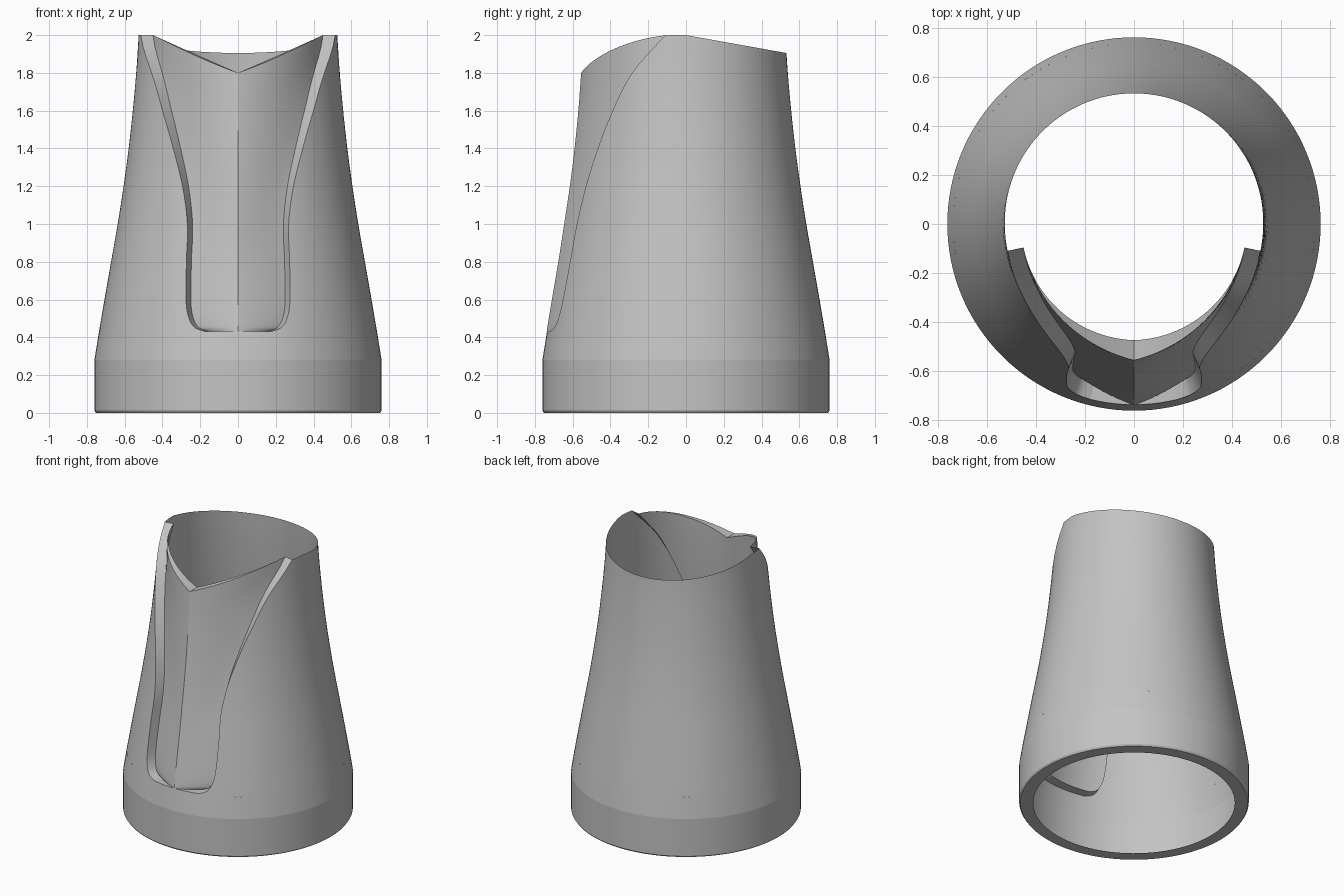
import bpy, bmesh, math

if "Cube" in bpy.data.objects:
    bpy.data.objects.remove(bpy.data.objects["Cube"])

grey = bpy.data.materials.new("plain grey")
grey.diffuse_color = (0.55, 0.55, 0.55, 1)
grey.use_nodes = True
grey.node_tree.nodes["Principled BSDF"].inputs["Base Color"].default_value = grey.diffuse_color


def curve(points):
    """Smooth function through a few (z, value) points."""
    n = len(points)

    def slope(i):
        a, b = points[max(i - 1, 0)], points[min(i + 1, n - 1)]
        return (b[1] - a[1]) / (b[0] - a[0])

    def f(z):
        i = 0
        while i < n - 2 and z > points[i + 1][0]:
            i += 1
        (z0, a), (z1, b) = points[i], points[i + 1]
        h = z1 - z0
        t = min(max((z - z0) / h, 0), 1)
        return ((2*t**3 - 3*t*t + 1) * a + (t**3 - 2*t*t + t) * h * slope(i)
                + (3*t*t - 2*t**3) * b + (t**3 - t*t) * h * slope(i + 1))
    return f


# Sleeve radius, keel reach and slot half angle against height
cone = curve([(0.28, 0.76), (0.4, 0.741), (0.6, 0.707), (0.8, 0.672), (1.0, 0.637),
              (1.2, 0.606), (1.4, 0.579), (1.6, 0.557), (1.8, 0.539), (2.0, 0.526)])
keel = curve([(0.43, 0.738), (0.6, 0.71), (0.8, 0.676), (1.0, 0.645), (1.2, 0.615),
              (1.4, 0.59), (1.6, 0.57), (1.8, 0.555), (2.0, 0.54)])
slot = curve([(0.432, 14), (0.45, 18), (0.5, 21), (0.58, 22.7), (0.8, 24), (1.0, 24.9),
              (1.2, 29), (1.4, 36.3), (1.6, 45.8), (1.8, 58), (2.0, 78)])
BASE, DEPTH, ROWS = 0.432, 0.066, 48
END = math.radians(78)


def inner(z):
    return cone(z) - DEPTH


def polar(r, a, z):
    return (r * math.sin(a), -r * math.cos(a), z)


def sheets(name, grids, angle=25):
    """One object from surfaces given as (point function, columns, rows)."""
    bm = bmesh.new()
    for f, cols, rows in grids:
        g = [[bm.verts.new(f(i / cols, j / rows)) for i in range(cols + 1)]
             for j in range(rows + 1)]
        for j in range(rows):
            for i in range(cols):
                bm.faces.new((g[j][i], g[j][i+1], g[j+1][i+1], g[j+1][i]))
    bmesh.ops.remove_doubles(bm, verts=bm.verts, dist=0.00005)
    me = bpy.data.meshes.new(name)
    bm.to_mesh(me)
    bm.free()
    me.materials.append(grey)
    ob = bpy.data.objects.new(name, me)
    bpy.context.collection.objects.link(ob)
    bpy.ops.object.select_all(action='DESELECT')
    ob.select_set(True)
    bpy.context.view_layer.objects.active = ob
    bpy.ops.object.shade_smooth_by_angle(angle=math.radians(angle))
    return ob


def level(v, top=2.0):
    return BASE + v ** 1.8 * (top - BASE)


# Base band with a small rounded foot and a flat ring underneath
def base_band(u, v):
    prof = [(0.667, 0), (0.752, 0), (0.76, 0.012), (0.76, 0.28),
            (cone(0.35), 0.35), (cone(BASE), BASE)]
    r, z = prof[round(v * 5)]
    return polar(r, u * math.tau, z)


sheets("base_band", [(base_band, 128, 5)], 8)


# Thin tapering sleeve, open at the front, rim dipping to the back
def sleeve(u, v):
    y = -0.526 * math.cos(END + u * (math.tau - 2 * END))
    z = level(v, 2.0 - 0.18 * max(y, 0))
    h = math.radians(slot(level(v)))
    return polar(cone(z), h + u * (math.tau - 2 * h), z)


sheets("sleeve", [(sleeve, 112, ROWS)])


# Radial walls along both sides of the slot, and the ledge at its foot
def slot_wall(side):
    def f(u, v):
        z = level(v)
        r = cone(z) - DEPTH * (u if side > 0 else 1 - u)
        return polar(r, side * math.radians(slot(z)), z)
    return f


def ledge(u, v):
    a = math.radians(14) * (2 * u - 1)
    return polar(cone(BASE) - DEPTH * (1 - v), -a, BASE)


sheets("slot_walls", [(slot_wall(1), 1, ROWS), (slot_wall(-1), 1, ROWS), (ledge, 16, 1)])


# Front panel: keeled outer face, round inner face, V-shaped top edge
def panel(t, v, w):
    """t runs -1..1 across the panel, w goes from the inner to the outer face."""
    top = 1.8 + 0.2 * math.sin(END * abs(t)) / math.sin(END)
    z = level(v, top)
    p = 1.0 + v
    r = inner(z) + w * (keel(z) - inner(z)) * (1 - abs(t)) ** p
    return polar(r, t * math.radians(slot(level(v))), z)


sheets("front_panel", [
    (lambda u, v: panel(2 * u - 1, v, 1), 48, ROWS),
    (lambda u, v: panel(1 - 2 * u, v, 0), 48, ROWS),
    (lambda u, v: panel(2 * u - 1, 1, 1 - v), 48, 1)], 20)
